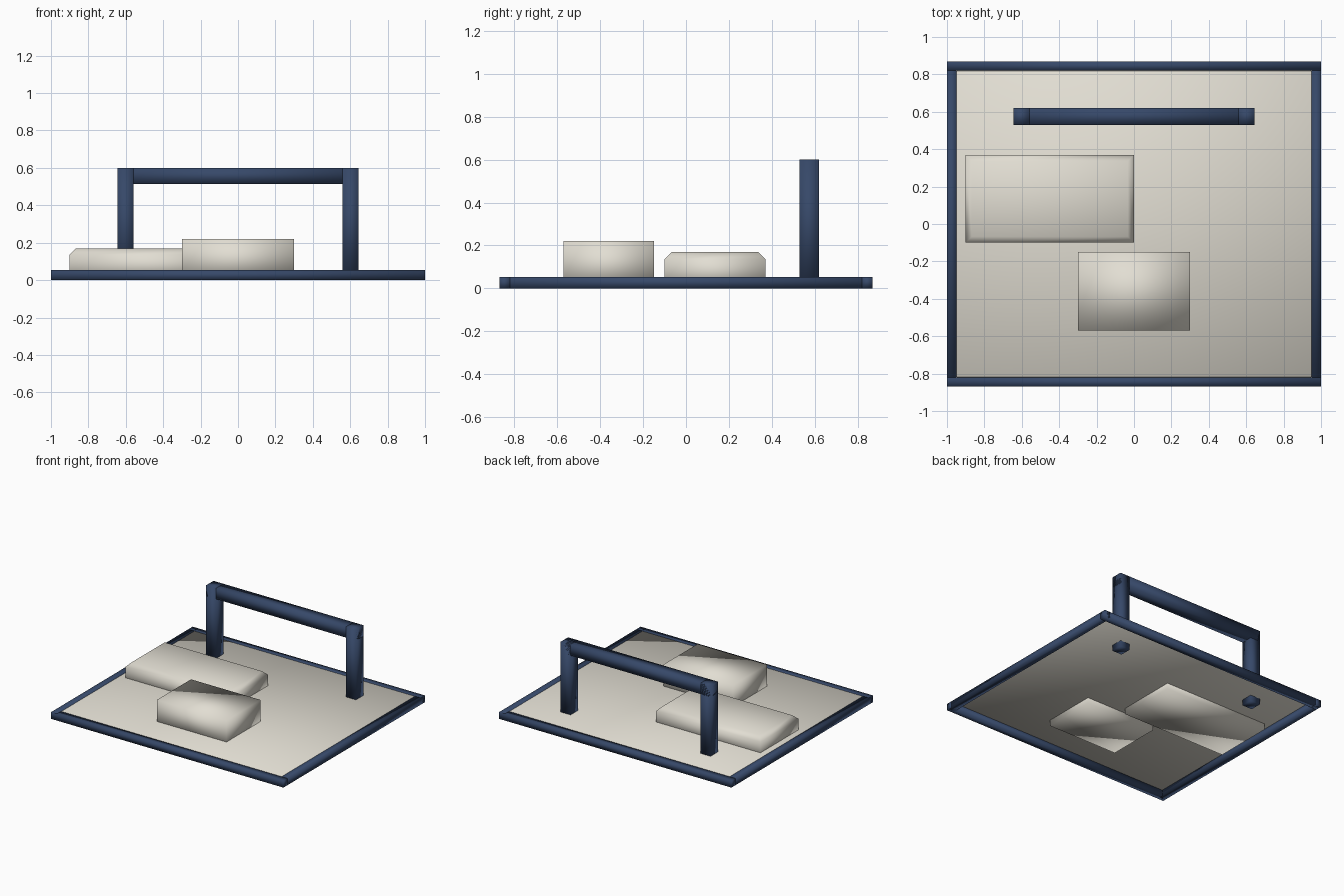
import bpy
import bmesh

cube = bpy.data.objects.get("Cube")
if cube:
    bpy.data.objects.remove(cube, do_unlink=True)


def make_material(name, color):
    mat = bpy.data.materials.new(name)
    mat.use_nodes = True
    mat.diffuse_color = (*color, 1)
    mat.node_tree.nodes["Principled BSDF"].inputs["Base Color"].default_value = (*color, 1)
    return mat


NAVY = make_material("navy paint", (0.037, 0.065, 0.14))
CREAM = make_material("warm cream", (0.76, 0.73, 0.65))


def block(name, low, high, mat, chamfer=0, chamfer_from=0):
    """Softly shaded box between two corners; edges above chamfer_from can be cut."""
    bm = bmesh.new()
    bmesh.ops.create_cube(bm, size=1)
    for v in bm.verts:
        v.co = [h if c > 0 else l for c, l, h in zip(v.co, low, high)]
    if chamfer:
        edges = [e for e in bm.edges if all(v.co.z > chamfer_from for v in e.verts)]
        bmesh.ops.bevel(bm, geom=edges, offset=chamfer, segments=1, affect='EDGES')
    bmesh.ops.recalc_face_normals(bm, faces=bm.faces)
    for face in bm.faces:
        face.smooth = True
    mesh = bpy.data.meshes.new(name)
    bm.to_mesh(mesh)
    bm.free()
    mesh.materials.append(mat)
    obj = bpy.data.objects.new(name, mesh)
    bpy.context.collection.objects.link(obj)
    return obj


# Base: four border bars around a thin deck
RIM, X, Y, TOP = 0.05, 1.0, 0.87, 0.053
block("front_border", (-X, -Y, 0), (X, RIM - Y, TOP), NAVY)
block("back_border", (-X, Y - RIM, 0), (X, Y, TOP), NAVY)
block("right_border", (-X, -Y, 0), (RIM - X, Y, TOP), NAVY)
block("left_border", (X - RIM, -Y, 0), (X, Y, TOP), NAVY)
block("deck_panel", (RIM - X, RIM - Y, 0.045), (X - RIM, Y - RIM, TOP), CREAM, chamfer=0.003)

# Low platform and taller box, both sunk through the deck
block("low_platform", (-0.9, -0.1, 0), (0, 0.37, 0.17), CREAM, chamfer=0.033, chamfer_from=0.1)
block("tall_box", (-0.3, -0.57, 0), (0.3, -0.15, 0.22), CREAM)

# Rail: square beam resting across two posts
FRONT, BACK, HEIGHT, END, INNER = 0.53, 0.62, 0.6, 0.645, 0.56
block("right_post", (-END, FRONT, 0), (-INNER, BACK, HEIGHT), NAVY)
block("left_post", (INNER, FRONT, 0), (END, BACK, HEIGHT), NAVY)
block("rail_beam", (-END, FRONT, 0.515), (END, BACK, HEIGHT), NAVY)
